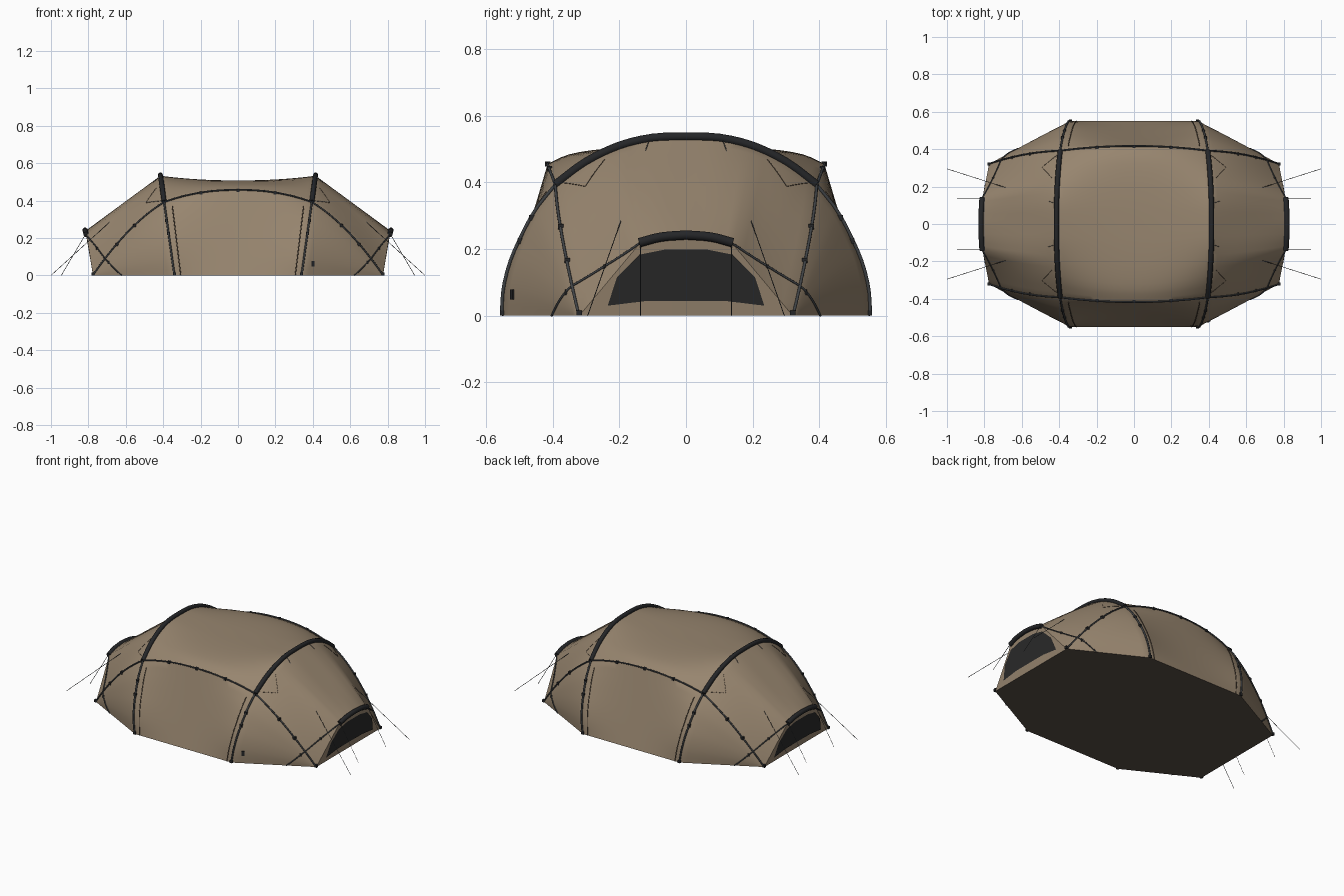
import bpy, bmesh, math
from mathutils import Vector
from mathutils.bvhtree import BVHTree

if "Cube" in bpy.data.objects:
    bpy.data.objects.remove(bpy.data.objects["Cube"])


def material(name, rgb):
    m = bpy.data.materials.new(name)
    m.use_nodes = True
    m.diffuse_color = (*rgb, 1)
    bsdf = m.node_tree.nodes["Principled BSDF"]
    bsdf.inputs["Base Color"].default_value = (*rgb, 1)
    bsdf.inputs["Roughness"].default_value = 0.8
    return m


TAN = material("tan_fabric", (0.31, 0.235, 0.158))
BLACK = material("black_webbing", (0.018, 0.019, 0.021))
MESH = material("dark_mesh", (0.023, 0.023, 0.023))
GREY = material("grey_pole", (0.05, 0.055, 0.06))
BROWN = material("brown_seam", (0.09, 0.065, 0.045))
FLOOR = material("dark_groundsheet", (0.10, 0.078, 0.062))


def finish(name, bm, mat, smooth=False):
    me = bpy.data.meshes.new(name)
    bm.to_mesh(me)
    bm.free()
    me.materials.append(mat)
    ob = bpy.data.objects.new(name, me)
    bpy.context.collection.objects.link(ob)
    if smooth:
        select(ob)
        bpy.ops.object.shade_smooth_by_angle(angle=math.radians(35))
    return ob


def select(ob):
    bpy.ops.object.select_all(action='DESELECT')
    ob.select_set(True)
    bpy.context.view_layer.objects.active = ob


def spline(pts, n):
    """Catmull-Rom samples, evenly spread over the segments."""
    p = [Vector(q) for q in pts]
    p = [2 * p[0] - p[1]] + p + [2 * p[-1] - p[-2]]
    out = []
    for k in range(n + 1):
        f = k / n * (len(pts) - 1)
        i = min(int(f), len(pts) - 2)
        t = f - i
        a, b, c, d = p[i:i + 4]
        out.append(0.5 * (2 * b + (c - a) * t + (2 * a - 5 * b + 4 * c - d) * t ** 2
                          + (3 * b - a - 3 * c + d) * t ** 3))
    return out


def tube(name, pts, radius, mat, sides=2):
    cu = bpy.data.curves.new(name, 'CURVE')
    cu.dimensions = '3D'
    cu.bevel_depth = radius
    cu.bevel_resolution = sides
    cu.use_fill_caps = True
    sp = cu.splines.new('POLY')
    sp.points.add(len(pts) - 1)
    for q, p in zip(sp.points, pts):
        q.co = (*p, 1)
    cu.materials.append(mat)
    ob = bpy.data.objects.new(name, cu)
    bpy.context.collection.objects.link(ob)
    select(ob)
    bpy.ops.object.convert(target='MESH')
    return ob


# Half sections, from the ground up to the long pole and on to the ridge
N = 12
LEAN = 0.14
CORNER = Vector((0.775, 0.32, 0))


def arch_points(yz, n):
    return [Vector((0.34 + LEAN * p.y, p.x, p.y)) for p in
            (Vector((q[0], q[1])) for q in spline([(y, z, 0) for y, z in yz], n))]


arch = arch_points([(0.55, 0), (0.545, 0.08), (0.525, 0.16), (0.495, 0.23),
                    (0.45, 0.315), (0.39, 0.39)], N)
arch += arch_points([(0.39, 0.39), (0.3, 0.457), (0.2, 0.505), (0.1, 0.529), (0, 0.533)], N)[1:]
mid = [Vector((0, 0.55, 0)).lerp(Vector((0, 0.415, 0.455)), k / N) for k in range(N + 1)]
mid += spline([(0, 0.415, 0.455), (0, 0.35, 0.484), (0, 0.25, 0.5),
               (0, 0.12, 0.507), (0, 0, 0.508)], N)[1:]
hoop = spline([(0.81, 0.14, 0.215), (0.814, 0.075, 0.232), (0.816, 0, 0.238)], N // 2)
end = [CORNER] * N + [CORNER.lerp(hoop[0], k / (N // 2)) for k in range(N // 2)] + hoop


def section(x):
    """Half section; x runs from 0 at the middle, 1 at the arch, 2 at the end."""
    out = []
    for k in range(2 * N + 1):
        if x <= 1:
            p = mid[k].lerp(arch[k], x ** 2.2)
            p.x = arch[k].x * x
        else:
            s = x - 1
            rise = k / N if k <= N else (2 - k / N) ** 1.5
            p = arch[k].lerp(end[k], s)
            p += Vector((0, 0.015, 0.04)) * rise * 4 * s * (1 - s)
        out.append(p)
    return out


STEPS = 12
half = [section(i / STEPS) for i in range(2 * STEPS + 1)]


def flip(p, sx, sy):
    return Vector((p[0] * sx, p[1] * sy, p[2]))


# Fabric shell with leaning end walls
bm = bmesh.new()
rows = []
for i in range(-2 * STEPS, 2 * STEPS + 1):
    h = [flip(p, -1 if i < 0 else 1, 1) for p in half[abs(i)]]
    ring = h + [flip(p, 1, -1) for p in reversed(h[:-1])]
    rows.append([bm.verts.new(p) for p in ring])
for a, b in zip(rows, rows[1:]):
    for k in range(len(a) - 1):
        bm.faces.new((a[k], a[k + 1], b[k + 1], b[k]))
for row in (rows[0], rows[-1]):
    foot = [bm.verts.new((math.copysign(CORNER.x, v.co.x), v.co.y, 0)) for v in row]
    for k in range(N, 3 * N):
        bm.faces.new((row[k], row[k + 1], foot[k + 1], foot[k]))
bmesh.ops.remove_doubles(bm, verts=bm.verts, dist=0.0005)
bmesh.ops.dissolve_degenerate(bm, edges=bm.edges, dist=0.0003)
bmesh.ops.delete(bm, geom=[v for v in bm.verts if not v.link_faces], context='VERTS')
bmesh.ops.recalc_face_normals(bm, faces=bm.faces)
tree = BVHTree.FromBMesh(bm)
finish("fabric_shell", bm, TAN, smooth=True)

# Groundsheet
bm = bmesh.new()
base = [(0.34, 0.55), (0.775, 0.32), (0.775, -0.32), (0.34, -0.55)]
base += [(-x, -y) for x, y in base]
bm.faces.new([bm.verts.new((x, y, 0)) for x, y in base])
finish("groundsheet", bm, FLOOR)


def on_fabric(p, lift):
    """Nearest fabric point, lifted a little off the cloth."""
    loc, nor, _, _ = tree.find_nearest(Vector(p))
    if nor.dot(loc - Vector((0, 0, 0.1))) < 0:
        nor = -nor
    return loc + nor * lift


def drape(pts, lift, n=8):
    out = []
    for a, b in zip(pts, pts[1:]):
        out += [on_fabric(Vector(a).lerp(Vector(b), k / n), lift) for k in range(n)]
    return out + [on_fabric(pts[-1], lift)]


def clip(p, size=0.016):
    bm = bmesh.new()
    bmesh.ops.create_cube(bm, size=size)
    bmesh.ops.translate(bm, verts=bm.verts, vec=p)
    finish("pole_clip", bm, BLACK)


brace = [(0.81, 0.14, 0.215), (0.75, 0.24, 0.145), (0.69, 0.355, 0.07), (0.62, 0.40, 0)]
patch = [(0.41, 0.37, 0.40), (0.49, 0.30, 0.385), (0.43, 0.24, 0.46)]

# Parts repeated on all four corners
for sx in (1, -1):
    for sy in (1, -1):
        pole = [flip(half[i][N], sx, sy) + Vector((0, sy * 0.002, 0.003))
                for i in range(2 * STEPS + 1)]
        tube("long_pole", pole, 0.0045, GREY)
        leg = [flip(p, sx, sy) + Vector((0, sy * 0.003, 0.001)) for p in arch[:N + 1]]
        tube("arch_pole_leg", leg, 0.0055, GREY)
        tube("end_brace", drape([flip(p, sx, sy) for p in brace], 0.002), 0.0035, GREY)
        zipper = [flip(p, sx, sy) + Vector((0, sy * 0.0005, 0)) for p in section(0.9)[:N]]
        tube("door_zip", zipper, 0.0028, BROWN, 1)
        tube("patch_seam", drape([flip(p, sx, sy) for p in patch], 0.0005), 0.0012, BROWN, 0)
        # Guy lines
        tube("arch_guy_line", [flip((0.42, 0.11, 0.528), sx, sy), flip((1, 0.295, 0), sx, sy)],
             0.0014, GREY, 0)
        tube("end_guy_line", [flip((0.815, 0.137, 0.22), sx, sy), flip((0.945, 0.137, 0), sx, sy)],
             0.0014, GREY, 0)
        # Clips and corner feet
        spots = [half[6][N], half[17][N], half[20][N], arch[7], arch[9], arch[N], CORNER, arch[0]]
        for p in spots + brace[1:3]:
            q = flip(p, sx, sy)
            clip(Vector((q.x, q.y, max(q.z, 0.008))))
for sy in (1, -1):
    clip(flip(mid[N], 1, sy))

for sx in (1, -1):
    # Padded sleeves over the two arches and the two end hoops
    top = arch[N:] + [flip(p, 1, -1) for p in reversed(arch[N:-1])]
    sleeve = tube("arch_sleeve", [flip(p, sx, 1) + Vector((0, 0, 0.004)) for p in top],
                  0.0135, BLACK, 3)
    rim = hoop + [flip(p, 1, -1) for p in reversed(hoop[:-1])]
    hood = tube("end_hoop_sleeve", [flip(p, sx, 1) + Vector((sx * 0.002, 0, 0.004)) for p in rim],
                0.0145, BLACK, 3)
    for ob in (sleeve, hood):
        select(ob)
        bpy.ops.object.shade_smooth_by_angle(angle=math.radians(50))

    # Mesh vent plate on the end wall
    side = [(0.235, 0.03), (0.207, 0.115), (0.14, 0.183), (0.06, 0.199)]
    outline = side + [(-y, z) for y, z in reversed(side)] + [(-0.12, 0.044), (0.12, 0.044)]
    bm = bmesh.new()
    face = bm.faces.new([bm.verts.new((sx * (CORNER.x + 0.166 * z + 0.004), y, z))
                         for y, z in outline])
    bmesh.ops.triangulate(bm, faces=[face])
    bmesh.ops.recalc_face_normals(bm, faces=bm.faces)
    if bm.faces[:][0].normal.x * sx < 0:
        bmesh.ops.reverse_faces(bm, faces=bm.faces)
    finish("vent_mesh", bm, MESH)

# Small plain tag on the front
bm = bmesh.new()
bmesh.ops.create_cube(bm, size=1)
tag = finish("fabric_tag", bm, BLACK)
tag.scale = (0.018, 0.006, 0.03)
tag.rotation_euler = (0, 0, math.atan2(0.23, 0.435))
tag.location = on_fabric((0.4, -0.52, 0.063), 0.001)
